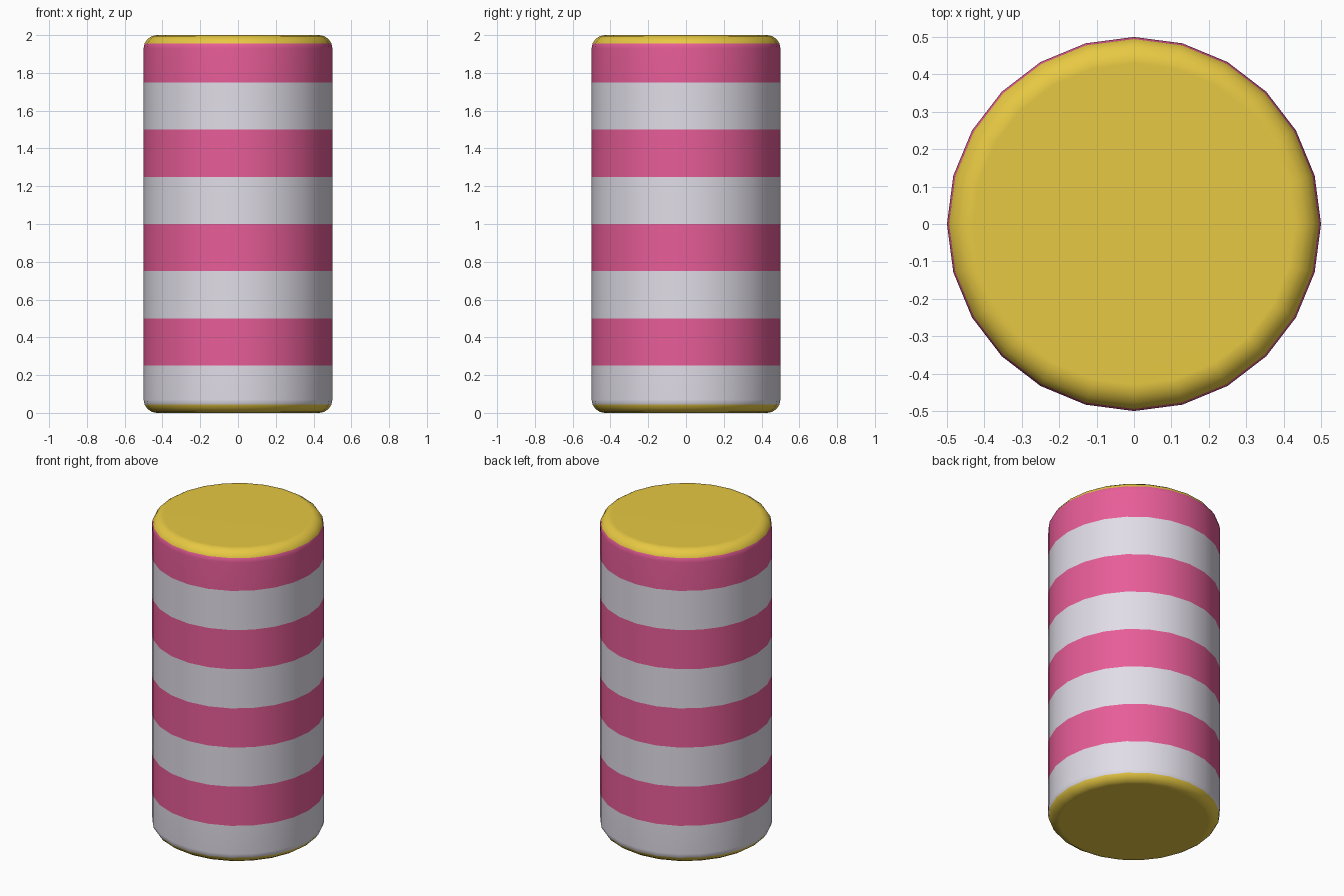
import bpy
import bmesh
from mathutils import Matrix, Vector

HEIGHT, RADIUS, SIDES = 2.0, 0.5, 24
BAND, ROUNDING = 0.25, 0.07

cube = bpy.data.objects.get("Cube")
if cube:
    bpy.data.objects.remove(cube, do_unlink=True)


def make_material(name, rgb):
    mat = bpy.data.materials.new(name)
    mat.use_nodes = True
    mat.diffuse_color = (*rgb, 1)
    mat.node_tree.nodes["Principled BSDF"].inputs["Base Color"].default_value = (*rgb, 1)
    return mat


# Slots 0 and 1 alternate up the side, slot 2 is for the caps
materials = [
    make_material("pale_grey", (0.765, 0.74, 0.82)),
    make_material("pink", (0.82, 0.112, 0.32)),
    make_material("gold", (0.80, 0.58, 0.056)),
]

# Cylinder standing on the ground
bm = bmesh.new()
bmesh.ops.create_cone(bm, cap_ends=True, segments=SIDES, radius1=RADIUS,
                      radius2=RADIUS, depth=HEIGHT,
                      matrix=Matrix.Translation((0, 0, HEIGHT / 2)))

# Make sure a corner lies on the x axis
bm.verts.ensure_lookup_table()
corner = bm.verts[0].co
angle = Vector((1, 0)).angle_signed(corner.xy)
bmesh.ops.rotate(bm, verts=bm.verts, matrix=Matrix.Rotation(angle, 3, "Z"))
if not any(abs(v.co.y) < 1e-4 for v in bm.verts):
    bmesh.ops.rotate(bm, verts=bm.verts, matrix=Matrix.Rotation(-2 * angle, 3, "Z"))

# Rounded rims
rims = [e for e in bm.edges if abs(e.verts[0].co.z - e.verts[1].co.z) < 1e-4]
bmesh.ops.bevel(bm, geom=rims, offset=ROUNDING, offset_type="OFFSET",
                segments=4, profile=0.5, affect="EDGES")

# Cut the side into bands
for i in range(1, round(HEIGHT / BAND)):
    bmesh.ops.bisect_plane(bm, geom=bm.verts[:] + bm.edges[:] + bm.faces[:],
                           plane_co=(0, 0, i * BAND), plane_no=(0, 0, 1))

# Gold caps, alternating bands between them
for face in bm.faces:
    z = face.calc_center_median().z
    is_cap = min(z, HEIGHT - z) < 0.045
    if is_cap:
        face.material_index = 2
    else:
        face.material_index = int(z / BAND) % 2
bmesh.ops.recalc_face_normals(bm, faces=bm.faces)

mesh = bpy.data.meshes.new("striped_cylinder")
bm.to_mesh(mesh)
bm.free()
for mat in materials:
    mesh.materials.append(mat)
cylinder = bpy.data.objects.new("striped_cylinder", mesh)
bpy.context.collection.objects.link(cylinder)

# Smooth sides and rims with flat-looking caps
bpy.ops.object.select_all(action="DESELECT")
cylinder.select_set(True)
bpy.context.view_layer.objects.active = cylinder
bpy.ops.object.shade_smooth_by_angle()
weighted = cylinder.modifiers.new("flat_caps", "WEIGHTED_NORMAL")
weighted.keep_sharp = True
